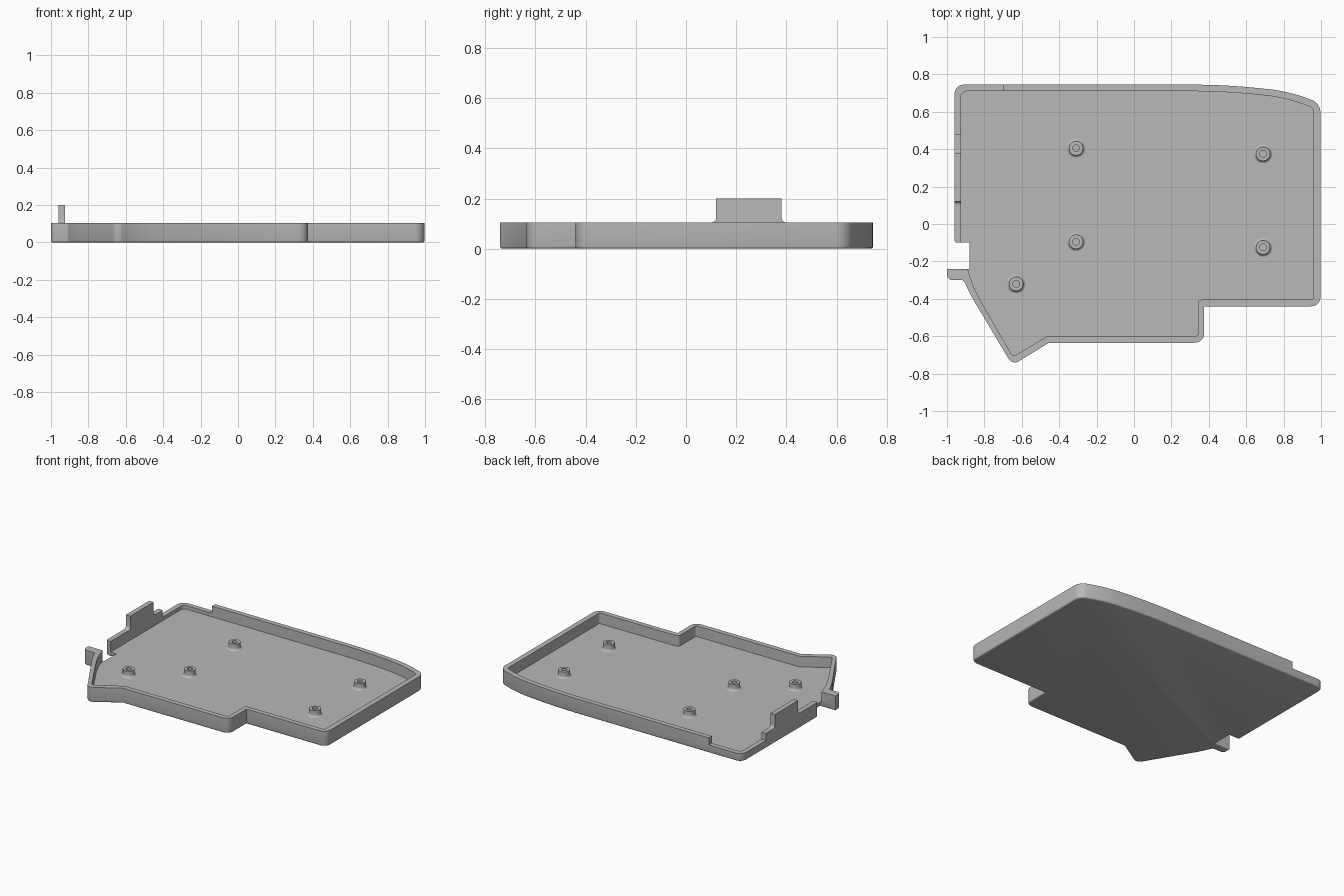
import bpy, bmesh, math
from mathutils import Vector, Matrix

if "Cube" in bpy.data.objects:
    bpy.data.objects.remove(bpy.data.objects["Cube"])

grey = bpy.data.materials.new("mid grey")
grey.use_nodes = True
colour = (0.48, 0.48, 0.48, 1)
grey.diffuse_color = colour
grey.node_tree.nodes["Principled BSDF"].inputs["Base Color"].default_value = colour


def rounded(points, steps=8):
    """Polygon whose corners (x, y, cut length) become circular arcs."""
    out = []
    for i, (x, y, cut) in enumerate(points):
        p = Vector((x, y))
        if not cut:
            out.append(p)
            continue
        before = (Vector(points[i - 1][:2]) - p).normalized()
        after = (Vector(points[(i + 1) % len(points)][:2]) - p).normalized()
        a, b = p + before * cut, p + after * cut
        weight = math.sin(before.angle(after) / 2)
        for k in range(steps + 1):
            t = k / steps
            wa, wp, wb = (1 - t) ** 2, 2 * t * (1 - t) * weight, t * t
            out.append((a * wa + p * wp + b * wb) / (wa + wp + wb))
    return out


def finish(name, bm):
    bmesh.ops.recalc_face_normals(bm, faces=bm.faces)
    mesh = bpy.data.meshes.new(name)
    bm.to_mesh(mesh)
    bm.free()
    mesh.materials.append(grey)
    ob = bpy.data.objects.new(name, mesh)
    bpy.context.collection.objects.link(ob)
    return ob


def prism(name, outline, low, high, bevel=0, turn=None):
    bm = bmesh.new()
    base = bm.faces.new([bm.verts.new((p.x, p.y, low)) for p in outline])
    rim = list(base.edges)
    top = bmesh.ops.extrude_face_region(bm, geom=[base], use_keep_orig=True)["geom"]
    bmesh.ops.translate(bm, vec=(0, 0, high - low),
                        verts=[g for g in top if isinstance(g, bmesh.types.BMVert)])
    bmesh.ops.recalc_face_normals(bm, faces=bm.faces)
    if bevel:
        bmesh.ops.bevel(bm, geom=rim, offset=bevel, segments=3, profile=0.5, affect='EDGES')
    if turn:
        bm.transform(turn)
    return finish(name, bm)


def cut_away(ob, cutter):
    mod = ob.modifiers.new("cut", 'BOOLEAN')
    mod.operation, mod.solver, mod.object = 'DIFFERENCE', 'EXACT', cutter
    bpy.context.view_layer.objects.active = ob
    bpy.ops.object.modifier_apply(modifier=mod.name)
    bpy.data.objects.remove(cutter)


def smooth(ob):
    bpy.ops.object.select_all(action='DESELECT')
    ob.select_set(True)
    bpy.context.view_layer.objects.active = ob
    bpy.ops.object.shade_smooth_by_angle(angle=math.radians(35))


# Tray body with side notch and hook
outer = rounded([
    (-0.96, 0.745, 0.05), (0.48, 0.745, 0.17), (0.83, 0.71, 0.12), (0.997, 0.645, 0.05),
    (0.997, -0.44, 0.05), (0.375, -0.44, 0), (0.375, -0.635, 0.05), (-0.455, -0.635, 0),
    (-0.65, -0.755, 0.04), (-0.88, -0.37, 0.06), (-0.91, -0.30, 0.012),
    (-1.0, -0.30, 0.03), (-1.0, -0.24, 0), (-0.88, -0.24, 0), (-0.88, -0.10, 0),
    (-0.96, -0.10, 0.015)])
tray = prism("tray", outer, 0, 0.105, bevel=0.01)

# Hollow interior
inner = rounded([
    (-0.925, 0.71, 0.03), (0.47, 0.71, 0.17), (0.81, 0.677, 0.12), (0.96, 0.62, 0.02),
    (0.96, -0.405, 0.01), (0.342, -0.405, 0.02), (0.342, -0.60, 0.015), (-0.465, -0.60, 0),
    (-0.647, -0.71, 0.02), (-0.85, -0.36, 0.06), (-0.892, -0.235, 0), (-0.892, -0.17, 0),
    (-0.925, -0.17, 0)])
cut_away(tray, prism("hollow_cutter", inner, 0.03, 0.3))

# Lowered rim round the back corner
corner = rounded([(-1.1, 0.48, 0), (-0.70, 0.48, 0), (-0.70, 0.9, 0), (-1.1, 0.9, 0)])
cut_away(tray, prism("corner_cutter", corner, 0.055, 0.3))
smooth(tray)

# Upright mounting tab with a round hole, drawn in the y-z plane
yz = Matrix(((0, 0, 1, 0), (1, 0, 0, 0), (0, 1, 0, 0), (0, 0, 0, 1)))
tab_shape = rounded([
    (0.10, 0.10, 0), (0.10, 0.105, 0), (0.12, 0.105, 0.019), (0.12, 0.20, 0),
    (0.38, 0.20, 0), (0.38, 0.105, 0.019), (0.40, 0.105, 0), (0.40, 0.10, 0)])
tab = prism("mounting_tab", tab_shape, -0.96, -0.925, turn=yz)
circle = [Vector((0.25 + 0.02 * math.cos(a), 0.137 + 0.02 * math.sin(a)))
          for a in (math.tau * i / 24 for i in range(24))]
cut_away(tab, prism("hole_cutter", circle, -1.1, -0.8, turn=yz))
smooth(tab)

# Standoff posts with flared feet and blind holes
foot = [(0.038 + 0.018 * (1 - math.sin(a)), 0.029 + 0.018 * (1 - math.cos(a)))
        for a in (math.pi / 2 * i / 5 for i in range(6))]
profile = foot + [(0.038, 0.075), (0.018, 0.075), (0.018, 0.035), (0, 0.035)]
for x, y in [(-0.31, 0.405), (0.69, 0.375), (-0.31, -0.095), (0.69, -0.125), (-0.63, -0.32)]:
    bm = bmesh.new()
    verts = [bm.verts.new((r, 0, z)) for r, z in profile]
    edges = [bm.edges.new(pair) for pair in zip(verts, verts[1:])]
    bmesh.ops.spin(bm, geom=verts + edges, cent=(0, 0, 0), axis=(0, 0, 1),
                   angle=math.tau, steps=32)
    bmesh.ops.remove_doubles(bm, verts=bm.verts, dist=0.0001)
    post = finish("standoff_post", bm)
    # The open shell must face outwards and upwards
    if sum(f.normal.z * f.area for f in post.data.polygons) < 0:
        post.data.flip_normals()
    post.location = (x, y, 0)
    smooth(post)
